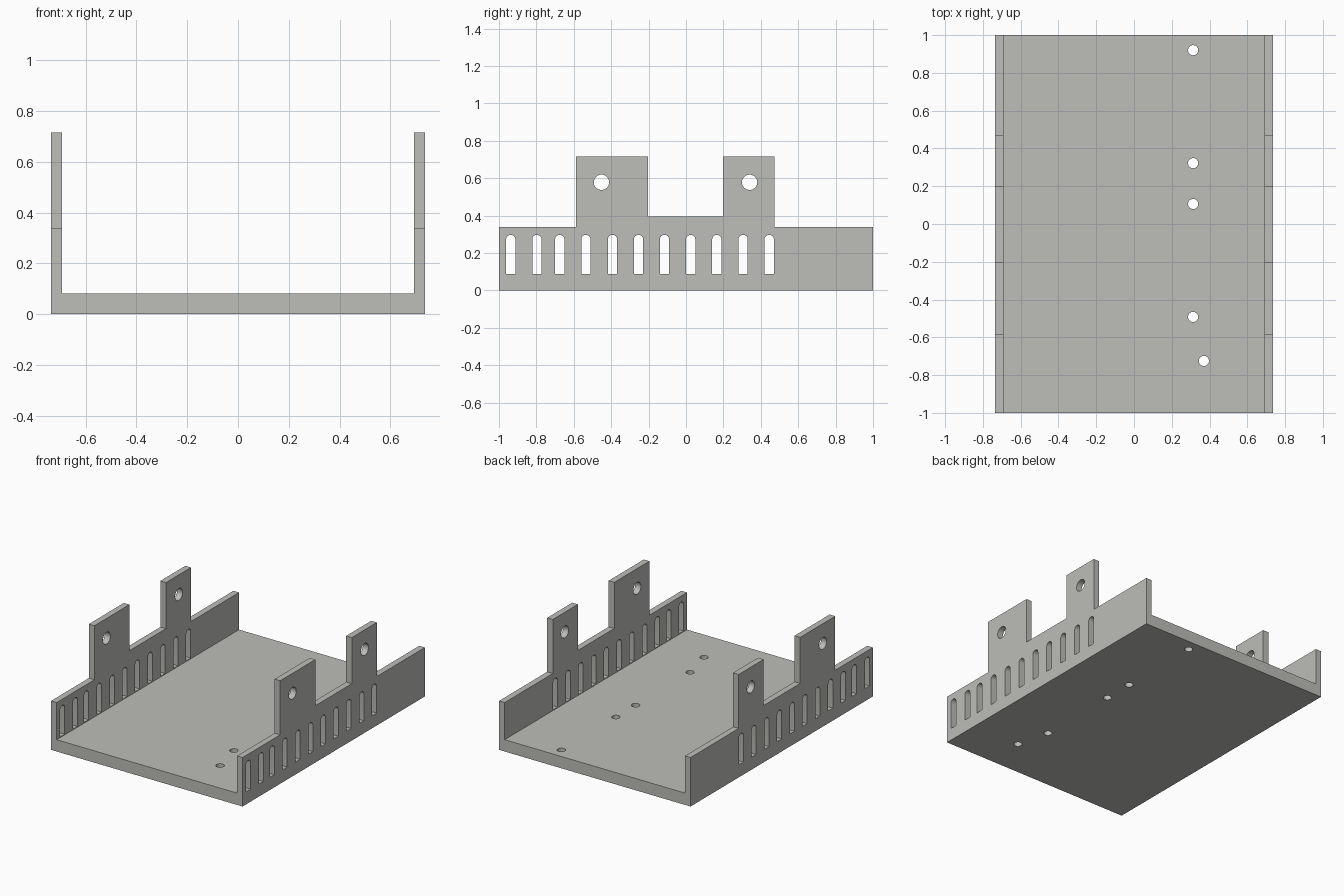
import bpy, bmesh, math
from mathutils import Vector

if "Cube" in bpy.data.objects:
    bpy.data.objects.remove(bpy.data.objects["Cube"])

W, INNER, FLOOR, TOP = 0.735, 0.692, 0.082, 0.715
LOW, MID = 0.34, 0.395

grey = bpy.data.materials.new("warm grey")
grey.diffuse_color = (0.51, 0.51, 0.48, 1)
grey.use_nodes = True
grey.node_tree.nodes["Principled BSDF"].inputs["Base Color"].default_value = grey.diffuse_color


def prism(bm, points, direction):
    """Closed solid made by sweeping a flat outline along a direction."""
    face = bm.faces.new([bm.verts.new(p) for p in points])
    result = bmesh.ops.extrude_face_region(bm, geom=[face])
    verts = [v for v in result["geom"] if isinstance(v, bmesh.types.BMVert)]
    bmesh.ops.translate(bm, verts=verts, vec=Vector(direction))


def arc(cu, cv, r, a0, a1, n):
    return [(cu + r * math.cos(a0 + (a1 - a0) * i / n),
             cv + r * math.sin(a0 + (a1 - a0) * i / n)) for i in range(n + 1)]


def finish(bm, name):
    bmesh.ops.recalc_face_normals(bm, faces=bm.faces[:])
    mesh = bpy.data.meshes.new(name)
    bm.to_mesh(mesh)
    bm.free()
    mesh.materials.append(grey)
    obj = bpy.data.objects.new(name, mesh)
    bpy.context.collection.objects.link(obj)
    return obj


# Channel: floor and two side walls as one U section
bm = bmesh.new()
section = [(-W, 0), (W, 0), (W, TOP), (INNER, TOP), (INNER, FLOOR),
           (-INNER, FLOOR), (-INNER, TOP), (-W, TOP)]
prism(bm, [(x, -1, z) for x, z in section], (0, 2, 0))
tray = finish(bm, "chassis_tray")

# Cutters running through both walls
bm = bmesh.new()


def cut_across(outline):
    prism(bm, [(-1, y, z) for y, z in outline], (2, 0, 0))


# Notches that leave two mounting tabs on each wall
for y0, y1, z in ((-1.2, -0.587, LOW), (-0.202, 0.198, MID), (0.472, 1.2, LOW)):
    cut_across([(y0, z), (y1, z), (y1, 1), (y0, 1)])

# Vent slots with rounded tops
R = 0.025
for y in (-0.937, -0.797, -0.675, -0.535, -0.393, -0.254,
          -0.115, 0.025, 0.165, 0.305, 0.445):
    cut_across([(y - R, 0.087), (y + R, 0.087)] + arc(y, 0.272, R, 0, math.pi, 12))

# Tab holes
for y in (-0.452, 0.34):
    cut_across(arc(y, 0.578, 0.041, 0, 2 * math.pi, 32)[:-1])

# Floor screw holes
for x, y in ((0.313, 0.92), (0.313, 0.322), (0.313, 0.106),
             (0.313, -0.492), (0.37, -0.725)):
    ring = arc(x, y, 0.027, 0, 2 * math.pi, 24)[:-1]
    prism(bm, [(u, v, -0.04) for u, v in ring], (0, 0, 0.125))

cutter = finish(bm, "cutter")
cutter.hide_render = True

# Cut, then drop the helper
mod = tray.modifiers.new("cuts", "BOOLEAN")
mod.operation, mod.solver, mod.object = "DIFFERENCE", "EXACT", cutter
bpy.context.view_layer.objects.active = tray
tray.select_set(True)
bpy.ops.object.modifier_apply(modifier=mod.name)
bpy.data.objects.remove(cutter)
bpy.ops.object.shade_smooth_by_angle(angle=math.radians(30))
